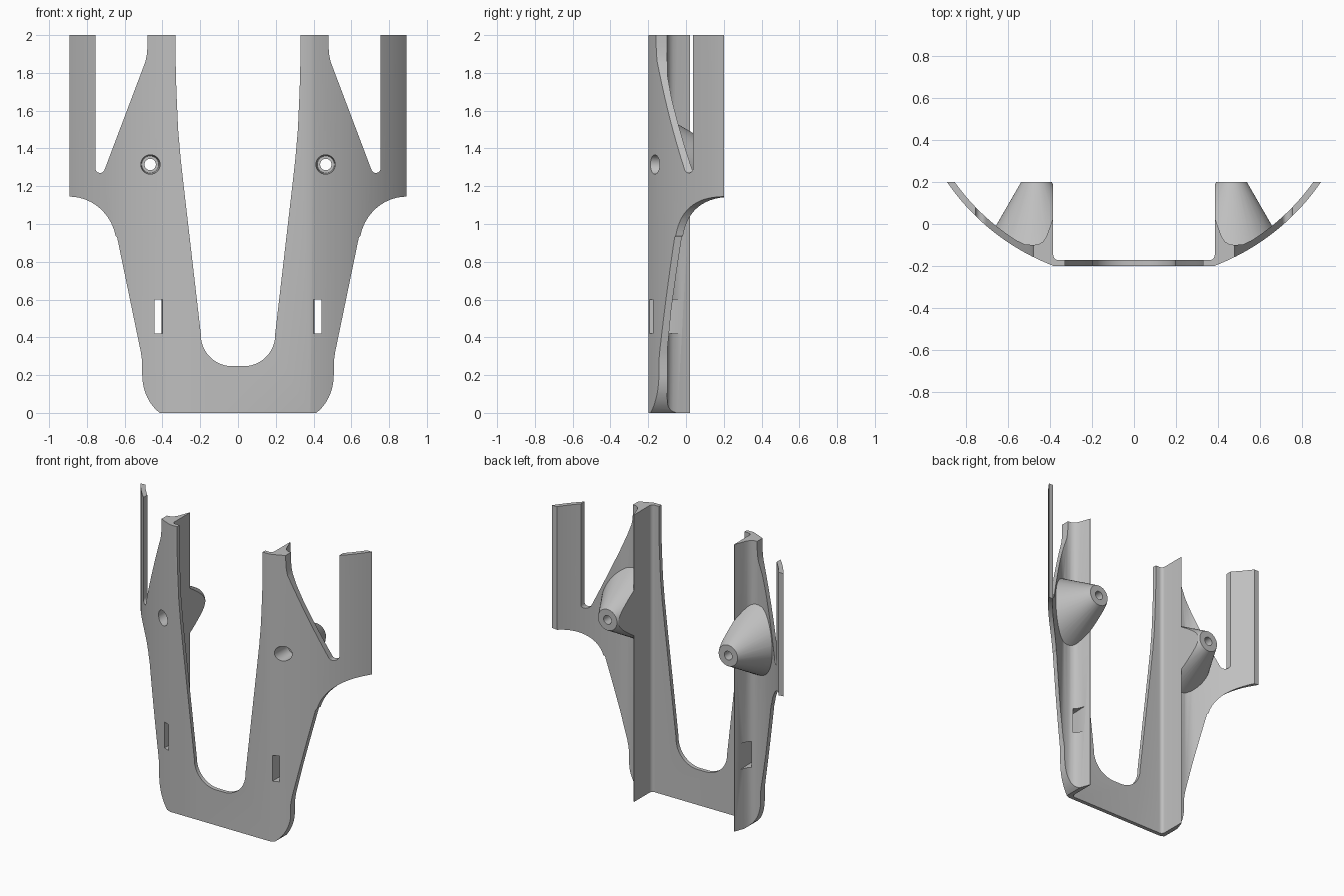
import bpy, bmesh
from math import sin, cos, asin, radians, pi, sqrt
from mathutils import Matrix

if "Cube" in bpy.data.objects:
    bpy.data.objects.remove(bpy.data.objects["Cube"])

grey = bpy.data.materials.new("plain grey")
grey.use_nodes = True
colour = (0.52, 0.52, 0.52, 1)
grey.diffuse_color = colour
grey.node_tree.nodes["Principled BSDF"].inputs["Base Color"].default_value = colour

ARC_Y, R_OUT, R_IN = 0.81, 1.08, 1.05
RIB_X, BOSS_X, BOSS_Z = 0.385, 0.465, 1.315


def finish(bm, name):
    bmesh.ops.recalc_face_normals(bm, faces=bm.faces)
    mesh = bpy.data.meshes.new(name)
    bm.to_mesh(mesh)
    bm.free()
    mesh.materials.append(grey)
    ob = bpy.data.objects.new(name, mesh)
    bpy.context.collection.objects.link(ob)
    return ob


def prism(name, points, axis, low, high):
    """Extrude a 2D outline along z (xy points) or y (xz points)."""
    bm = bmesh.new()
    place = (lambda p: (p[0], p[1], low)) if axis == "z" else (lambda p: (p[0], low, p[1]))
    face = bm.faces.new([bm.verts.new(place(p)) for p in points])
    new = bmesh.ops.extrude_face_region(bm, geom=[face])["geom"]
    shift = (0, 0, high - low) if axis == "z" else (0, high - low, 0)
    bmesh.ops.translate(bm, vec=shift, verts=[v for v in new if isinstance(v, bmesh.types.BMVert)])
    return finish(bm, name)


def cone_y(name, x, z, y1, r1, y2, r2):
    bm = bmesh.new()
    turn = Matrix.Translation((x, (y1 + y2) / 2, z)) @ Matrix.Rotation(-pi / 2, 4, "X")
    bmesh.ops.create_cone(bm, cap_ends=True, segments=64, radius1=r1, radius2=r2,
                          depth=y2 - y1, matrix=turn)
    return finish(bm, name)


def combine(target, tool, operation):
    mod = target.modifiers.new("combine", "BOOLEAN")
    mod.operation, mod.solver, mod.object = operation, "EXACT", tool
    bpy.context.view_layer.objects.active = target
    bpy.ops.object.modifier_apply(modifier=mod.name)
    bpy.data.objects.remove(tool)


def arc(cx, cy, rx, ry, start, end, steps=14):
    angles = [radians(start + (end - start) * i / steps) for i in range(steps + 1)]
    return [(cx + rx * cos(a), cy + ry * sin(a)) for a in angles]


def wall(radius, x1, x2, steps=28):
    a, b = asin(x1 / radius), asin(x2 / radius)
    angles = [a + (b - a) * i / steps for i in range(steps + 1)]
    return [(radius * sin(t), ARC_Y - radius * cos(t)) for t in angles]


def mirrored(half):
    """Close a half outline that runs from the middle out and back to the middle."""
    return half + [(-x, y) for x, y in reversed(half)]


# Cross-section: flat front, curved wings, pointed upright ribs
x_end = sqrt(R_OUT ** 2 - (0.2 - ARC_Y) ** 2)
x_in = sqrt(R_IN ** 2 - (0.2 - ARC_Y) ** 2)
section = wall(R_OUT, 0.383, x_end)
section += wall(R_IN, 0.56, x_in)[::-1]
section += [(0.52, -0.097), (0.48, -0.1), (0.455, -0.097), (0.435, -0.085), (0.422, -0.068),
            (0.412, -0.045), (0.389, 0.02), (RIB_X, 0.02)]
section += arc(0.36, -0.147, 0.025, 0.025, 0, -90, 6)
frame = prism("frame", mirrored(section), "z", 0, 2)

# Front silhouette: legs, U opening, slotted wings
outline = [(0.385, 0)]
outline += arc(0.3, 0.2, 0.207, 0.24, -57, 0, 10)
outline += [(0.507, 0.27), (0.514, 0.32), (0.64, 0.93)]
outline += arc(0.893, 0.885, 0.25, 0.26, 168, 90)
outline += [(0.95, 1.145), (0.95, 2.1), (0.755, 2.1)]
outline += arc(0.73, 1.296, 0.025, 0.026, 0, -160, 10)
outline += [(0.49, 1.86), (0.483, 1.895), (0.479, 1.94), (0.477, 2.1), (0.33, 2.1), (0.33, 1.85),
            (0.326, 1.7), (0.317, 1.5), (0.304, 1.35), (0.285, 1.18), (0.197, 0.42)]
outline += arc(0.03, 0.414, 0.167, 0.167, 0, -90)
silhouette = prism("silhouette", mirrored(outline), "y", -0.5, 0.5)

# Screw bosses, trimmed by the rib plane and the curved wall
for side in (1, -1):
    boss = cone_y("boss", side * BOSS_X, BOSS_Z, -0.25, 0.332, 0.2, 0.073)
    limit = wall(1.065, RIB_X + 0.002, 0.86) + [(0.86, 0.3), (RIB_X + 0.002, 0.3)]
    combine(boss, prism("limit", [(side * x, y) for x, y in limit], "z", 0.8, 1.8), "INTERSECT")
    combine(frame, boss, "UNION")

combine(frame, silhouette, "INTERSECT")

# Screw holes with countersinks, and slots through the legs
for side in (1, -1):
    combine(frame, cone_y("hole", side * BOSS_X, BOSS_Z, -0.4, 0.03, 0.4, 0.03), "DIFFERENCE")
    combine(frame, cone_y("sink", side * BOSS_X, BOSS_Z, -0.22, 0.054, -0.05, 0.045), "DIFFERENCE")
    slot = [(0.4, -0.3), (0.443, -0.3), (0.443, 0.1), (0.41, 0.1), (0.4, -0.1)]
    combine(frame, prism("slot", [(side * x, y) for x, y in slot], "z", 0.42, 0.6), "DIFFERENCE")

bpy.context.view_layer.objects.active = frame
frame.select_set(True)
bpy.ops.object.shade_smooth_by_angle(angle=radians(25))
